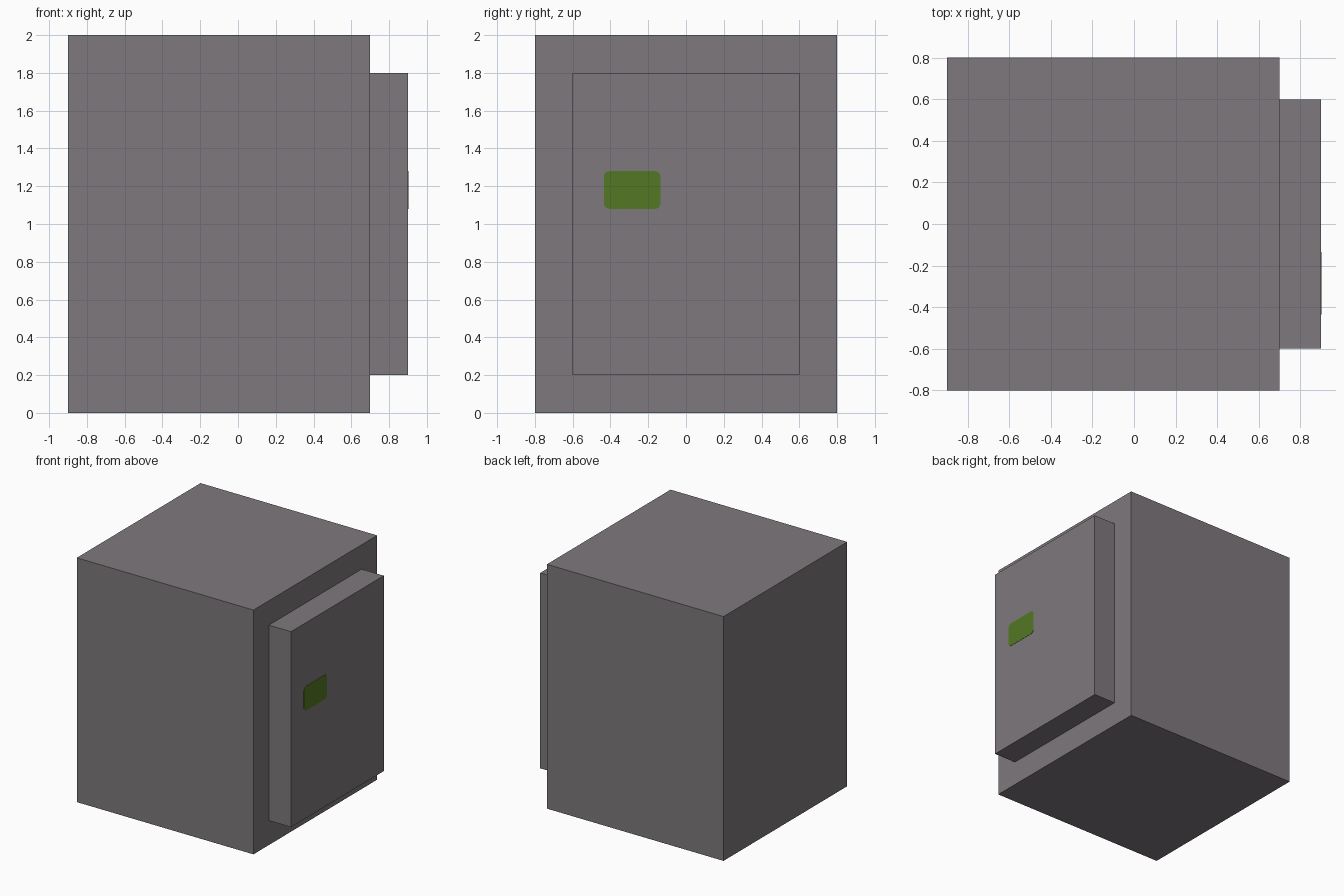
import bpy, math

if "Cube" in bpy.data.objects:
    bpy.data.objects.remove(bpy.data.objects["Cube"])


def material(name, rgb):
    m = bpy.data.materials.new(name)
    m.diffuse_color = (*rgb, 1)
    m.use_nodes = True
    m.node_tree.nodes["Principled BSDF"].inputs["Base Color"].default_value = m.diffuse_color
    return m


grey = material("warm grey", (0.21, 0.19, 0.205))
green = material("leaf green", (0.087, 0.187, 0.018))


def add_mesh(name, verts, faces, mat):
    me = bpy.data.meshes.new(name)
    me.from_pydata(verts, [], faces)
    me.materials.append(mat)
    ob = bpy.data.objects.new(name, me)
    bpy.context.collection.objects.link(ob)
    return ob


def prism_x(name, outline, x0, x1, mat):
    """Extrude a counter-clockwise (y, z) outline along x."""
    n = len(outline)
    verts = [(x, y, z) for x in (x0, x1) for y, z in outline]
    faces = [tuple(reversed(range(n))), tuple(range(n, 2 * n))]
    faces += [(i, (i + 1) % n, n + (i + 1) % n, n + i) for i in range(n)]
    return add_mesh(name, verts, faces, mat)


def rect(y0, y1, z0, z1):
    return [(y0, z0), (y1, z0), (y1, z1), (y0, z1)]


def rounded_rect(y0, y1, z0, z1, r, steps=4):
    corners = [(y1 - r, z0 + r, -90), (y1 - r, z1 - r, 0),
               (y0 + r, z1 - r, 90), (y0 + r, z0 + r, 180)]
    pts = []
    for cy, cz, start in corners:
        for i in range(steps + 1):
            a = math.radians(start + 90 * i / steps)
            pts.append((cy + r * math.cos(a), cz + r * math.sin(a)))
    return pts


# Main cabinet and the raised front panel
prism_x("cabinet_body", rect(-0.8, 0.8, 0, 2), -0.9, 0.7, grey)
prism_x("door_panel", rect(-0.6, 0.6, 0.2, 1.8), 0.7, 0.9, grey)

# Thin green display plate on the panel
prism_x("display_plate", rounded_rect(-0.435, -0.135, 1.08, 1.28, 0.03),
        0.899, 0.902, green)
